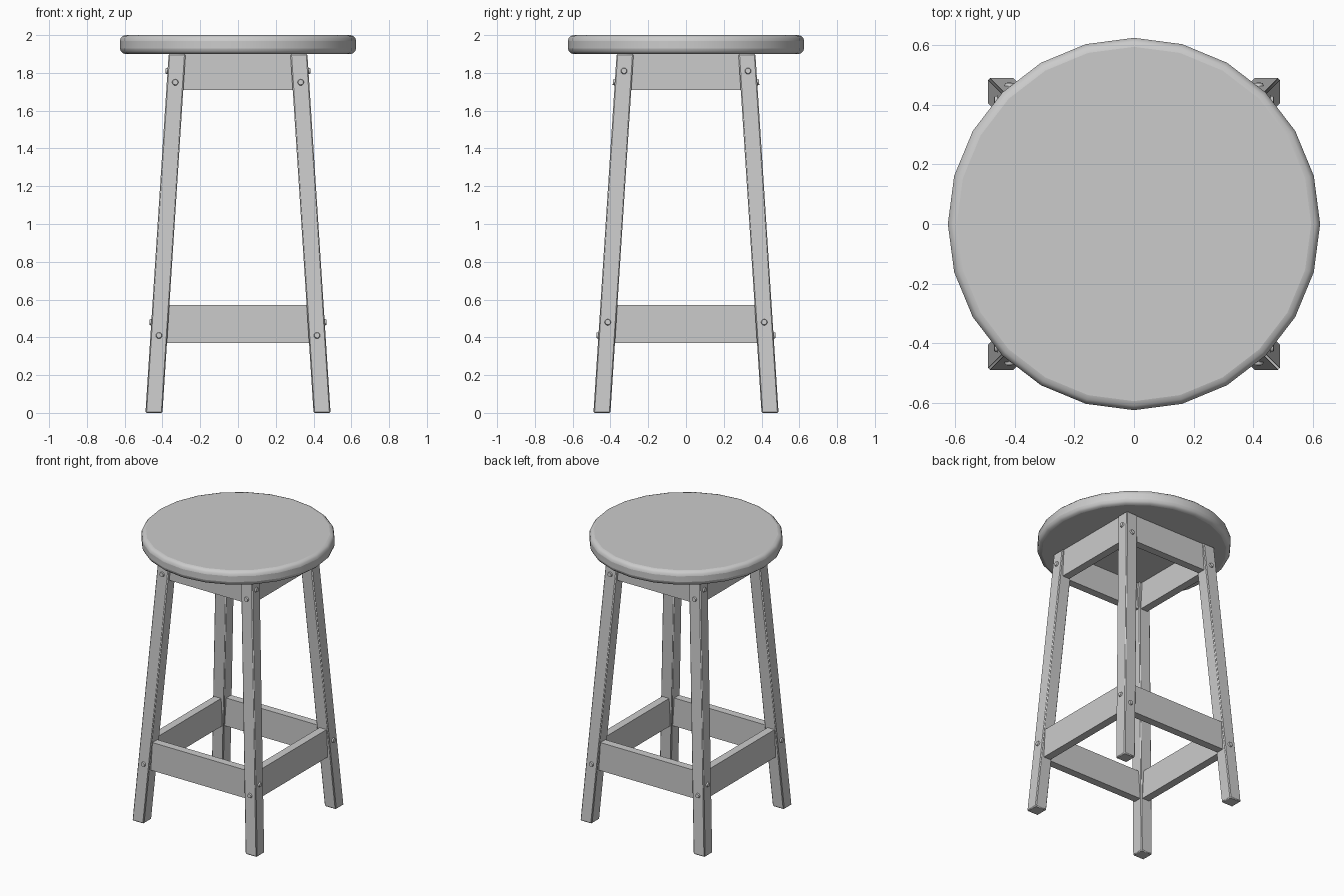
import bpy, bmesh, math
from mathutils import Matrix, Vector

cube = bpy.data.objects.get("Cube")
if cube:
    bpy.data.objects.remove(cube, do_unlink=True)

GREY = (0.6, 0.6, 0.6, 1)
mat = bpy.data.materials.new("plain grey")
mat.use_nodes = True
mat.diffuse_color = GREY
mat.node_tree.nodes["Principled BSDF"].inputs["Base Color"].default_value = GREY

SLOPE = 0.0645      # inward lean of each leg per unit of height
FOOT = 0.445        # leg centre at the floor
HALF = 0.045        # half the leg width
SEAT_BOTTOM = 1.9


def leg_centre(z):
    return FOOT - SLOPE * z


def finish(name, bm, bevel=0.0, segments=1):
    """Turn a bmesh into a smooth-shaded object with rounded edges."""
    bmesh.ops.recalc_face_normals(bm, faces=bm.faces)
    mesh = bpy.data.meshes.new(name)
    bm.to_mesh(mesh)
    bm.free()
    mesh.materials.append(mat)
    obj = bpy.data.objects.new(name, mesh)
    bpy.context.collection.objects.link(obj)
    if bevel:
        mod = obj.modifiers.new("rounded edges", 'BEVEL')
        mod.width = bevel
        mod.segments = segments
        mod.limit_method = 'ANGLE'
        mod.angle_limit = math.radians(40)
    bpy.ops.object.select_all(action='DESELECT')
    obj.select_set(True)
    bpy.context.view_layer.objects.active = obj
    bpy.ops.object.shade_smooth_by_angle(angle=math.radians(35))
    return obj


def box(size, centre):
    bm = bmesh.new()
    bmesh.ops.create_cube(bm, size=1)
    bmesh.ops.scale(bm, vec=size, verts=bm.verts)
    bmesh.ops.translate(bm, vec=centre, verts=bm.verts)
    return bm


# Round seat
bm = bmesh.new()
bmesh.ops.create_cone(bm, cap_ends=True, segments=24, radius1=0.625, radius2=0.625,
                      depth=0.1, matrix=Matrix.Translation((0, 0, 1.95)))
finish("seat", bm, 0.03, 3)

# Splayed legs with level ends
for side, sx in (("left", 1), ("right", -1)):
    for end, sy in (("front", -1), ("back", 1)):
        bm = box((2 * HALF, 2 * HALF, SEAT_BOTTOM), (0, 0, SEAT_BOTTOM / 2))
        for v in bm.verts:
            v.co.x += sx * leg_centre(v.co.z)
            v.co.y += sy * leg_centre(v.co.z)
        finish(f"{end}_{side}_leg", bm, 0.006)

# Four sides: apron under the seat, low stretcher, and screws
for i, side in enumerate(("front", "left", "back", "right")):
    turn = Matrix.Rotation(i * math.pi / 2, 4, 'Z')
    for part, low, high in (("apron", 1.71, 1.9), ("stretcher", 0.37, 0.57)):
        mid = (low + high) / 2
        reach = leg_centre(mid)
        bm = box((2 * reach - 0.05, 0.055, high - low), (0, -reach, mid))
        bm.transform(turn)
        finish(f"{side}_{part}", bm)

    # Screw heads sit at different heights on neighbouring faces
    heights = (0.41, 1.75) if i % 2 == 0 else (0.48, 1.81)
    bm = bmesh.new()
    for z in heights:
        for sx in (-1, 1):
            spot = Vector((sx * leg_centre(z), -leg_centre(z) - HALF, z))
            place = Matrix.Translation(spot) @ Matrix.Rotation(math.pi / 2 - SLOPE, 4, 'X')
            bmesh.ops.create_cone(bm, cap_ends=True, segments=12, radius1=0.02,
                                  radius2=0.014, depth=0.02, matrix=turn @ place)
    finish(f"{side}_screws", bm)
